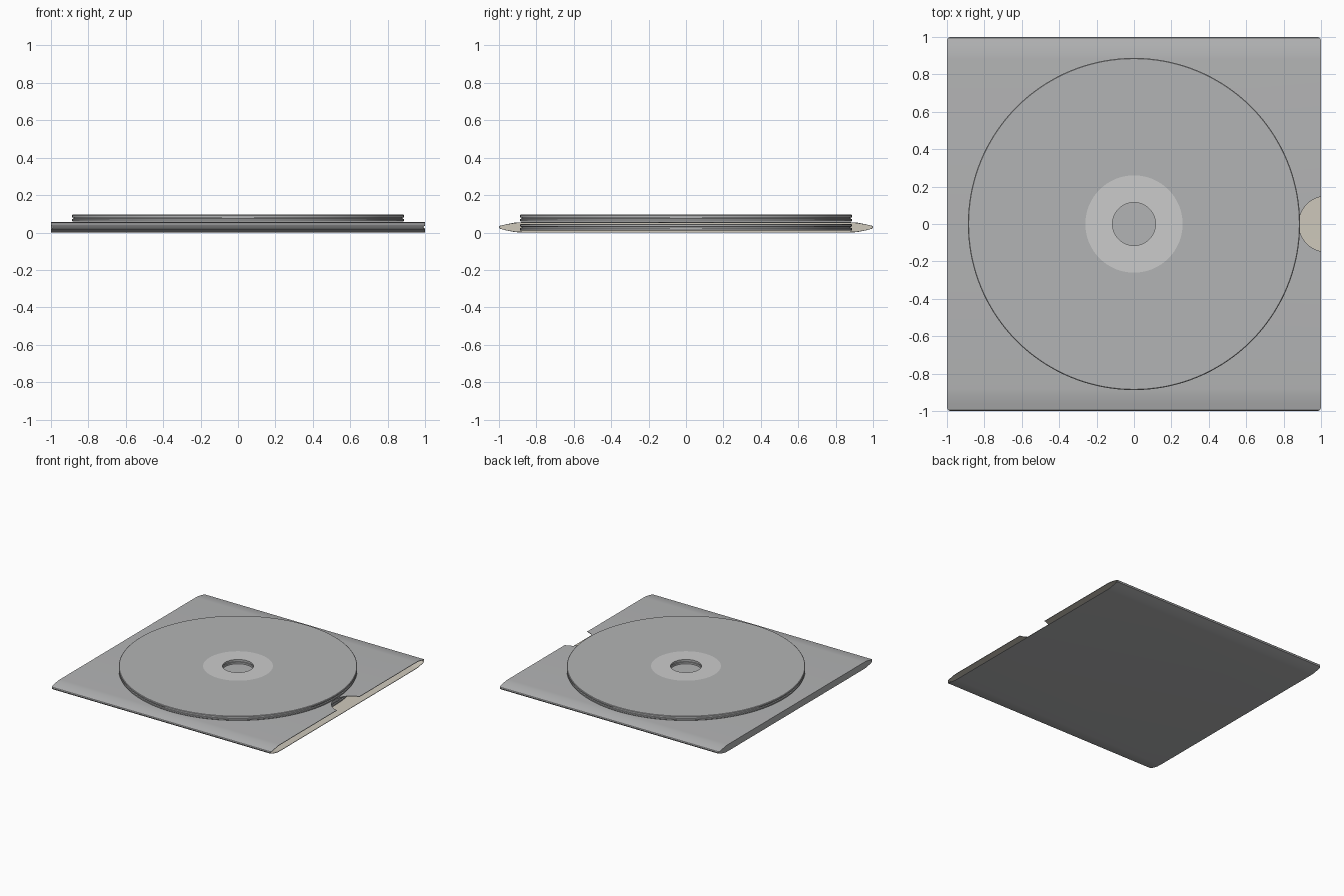
import bpy, bmesh, math

if "Cube" in bpy.data.objects:
    bpy.data.objects.remove(bpy.data.objects["Cube"])


def material(name, rgb):
    m = bpy.data.materials.new(name)
    m.diffuse_color = (*rgb, 1)
    m.use_nodes = True
    m.node_tree.nodes["Principled BSDF"].inputs["Base Color"].default_value = m.diffuse_color
    return m


grey = material("grey", (0.45, 0.455, 0.46))
paper = material("paper_inside", (0.62, 0.58, 0.5))
light = material("light_ring", (0.85, 0.86, 0.87))


def make_object(name, bm, mats):
    bmesh.ops.recalc_face_normals(bm, faces=bm.faces)
    me = bpy.data.meshes.new(name)
    bm.to_mesh(me)
    bm.free()
    for m in mats:
        me.materials.append(m)
    ob = bpy.data.objects.new(name, me)
    bpy.context.collection.objects.link(ob)
    return ob


def extrude(name, pts, vec, mats):
    bm = bmesh.new()
    face = bm.faces.new([bm.verts.new(p) for p in pts])
    new = bmesh.ops.extrude_face_region(bm, geom=[face], use_keep_orig=True)
    bmesh.ops.translate(bm, verts=[v for v in new["geom"] if isinstance(v, bmesh.types.BMVert)], vec=vec)
    return make_object(name, bm, mats)


def boolean(target, cutter, op):
    cutter.hide_render = True
    mod = target.modifiers.new(op, "BOOLEAN")
    mod.operation, mod.object = op, cutter
    mod.solver, mod.material_mode = "EXACT", "TRANSFER"
    bpy.context.view_layer.objects.active = target
    bpy.ops.object.modifier_apply(modifier=mod.name)
    bpy.data.objects.remove(cutter)


def smooth(ob, angle):
    bpy.ops.object.select_all(action="DESELECT")
    ob.select_set(True)
    bpy.context.view_layer.objects.active = ob
    bpy.ops.object.shade_smooth_by_angle(angle=math.radians(angle))


def pouch_profile(x, inset):
    half = [(0.88, 0.055), (0.915, 0.053), (0.96, 0.044), (0.995, 0.036), (1.0, 0.03),
            (0.995, 0.02), (0.96, 0.011), (0.915, 0.002), (0.88, 0.0)]
    k = 1 - inset / 0.0275
    ring = half + [(-y, z) for y, z in reversed(half)]
    return [(x, y * (1 - inset), 0.0275 + (z - 0.0275) * k) for y, z in ring]


# Sleeve: flattened pouch, closed at -x and open at +x
sleeve = extrude("sleeve", pouch_profile(-1, 0), (2, 0, 0), [grey])
outline = []
for cx, cy, start in ((1, 1, 0), (-1, 1, 90), (-1, -1, 180), (1, -1, 270)):
    for i in range(6):
        a = math.radians(start + i * 18)
        outline.append((cx * 0.98 + 0.02 * math.cos(a), cy * 0.98 + 0.02 * math.sin(a), -0.1))
boolean(sleeve, extrude("corner_cutter", outline, (0, 0, 0.3), [grey]), "INTERSECT")
boolean(sleeve, extrude("pocket_cutter", pouch_profile(-0.994, 0.004), (2.2, 0, 0), [paper]), "DIFFERENCE")

# Thumb notch in the top sheet
circle = [(1.03 + 0.149 * math.cos(math.tau * i / 64), 0.149 * math.sin(math.tau * i / 64), 0.03)
          for i in range(64)]
boolean(sleeve, extrude("notch_cutter", circle, (0, 0, 0.1), [grey]), "DIFFERENCE")
smooth(sleeve, 25)


# Discs: lathed profile with a groove around the rim and a light hub
def disc(name, z, h):
    prof = [(0.26, h), (0.884, h), (0.888, h - 0.003), (0.888, h * 0.62), (0.88, h * 0.58),
            (0.88, h * 0.42), (0.888, h * 0.38), (0.888, 0.003), (0.884, 0), (0.26, 0),
            (0.115, 0), (0.115, h * 0.38), (0.121, h * 0.42), (0.121, h * 0.58),
            (0.115, h * 0.62), (0.115, h)]
    n = 128
    bm = bmesh.new()
    rings = [[bm.verts.new((r * math.cos(math.tau * i / n), r * math.sin(math.tau * i / n), z + dz))
              for i in range(n)] for r, dz in prof]
    for k in range(len(prof)):
        a, b = rings[k], rings[(k + 1) % len(prof)]
        for i in range(n):
            j = (i + 1) % n
            f = bm.faces.new((a[i], a[j], b[j], b[i]))
            f.material_index = 1 if k in (9, 15) else 0
    ob = make_object(name, bm, [grey, light])
    smooth(ob, 30)


disc("disc_on_top", 0.059, 0.036)
disc("disc_in_sleeve", 0.010, 0.035)
